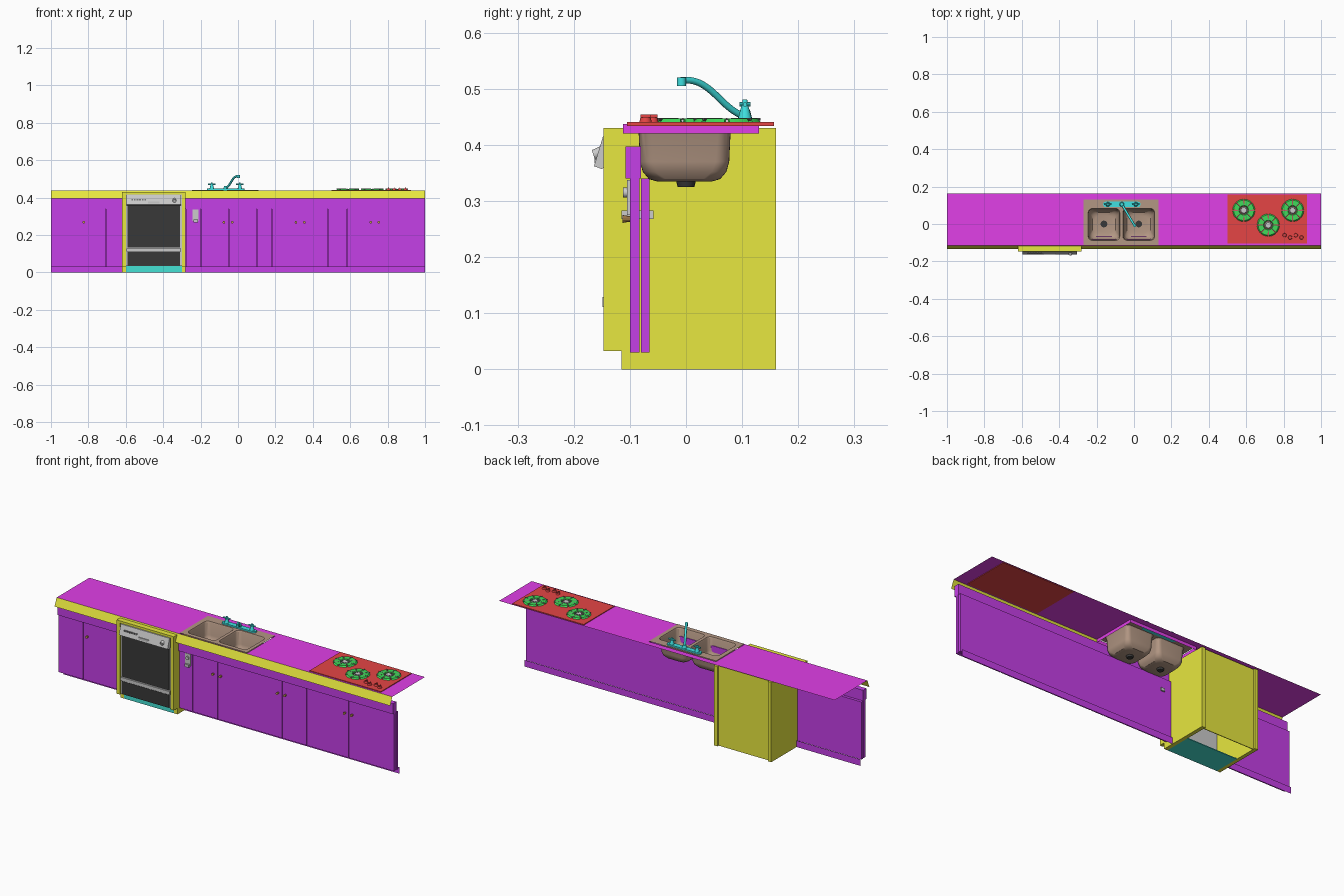
import bpy, bmesh
from math import sin, cos, pi
from mathutils import Vector, Matrix

if "Cube" in bpy.data.objects:
    bpy.data.objects.remove(bpy.data.objects["Cube"])

MATS = {}
COL = dict(purple=(.56, .05, .8), magenta=(.75, .05, .8), yellow=(.8, .8, .05), red=(.78, .06, .06),
           green=(.05, .7, .1), teal=(.05, .75, .75), kick=(.06, .76, .66), brown=(.45, .31, .23),
           black=(.04, .04, .04), knob=(.55, .3, .1), dark=(.2, .2, .2))


def finish(bm, name, col=None, smooth=False):
    me = bpy.data.meshes.new(name)
    bm.to_mesh(me)
    bm.free()
    ob = bpy.data.objects.new(name, me)
    bpy.context.collection.objects.link(ob)
    if col:
        if col not in MATS:
            MATS[col] = bpy.data.materials.new(col)
            MATS[col].diffuse_color = (*COL[col], 1)
        me.materials.append(MATS[col])
    if smooth:
        bpy.ops.object.select_all(action='DESELECT')
        ob.select_set(True)
        bpy.context.view_layer.objects.active = ob
        bpy.ops.object.shade_smooth_by_angle()
    return ob


def box(name, x0, x1, y0, y1, z0, z1, col=None):
    bm = bmesh.new()
    m = Matrix.Translation(((x0+x1)/2, (y0+y1)/2, (z0+z1)/2)) @ Matrix.Diagonal((x1-x0, y1-y0, z1-z0, 1))
    bmesh.ops.create_cube(bm, size=1, matrix=m)
    return finish(bm, name, col)


def rod(name, a, b, r1, r2=None, col=None, seg=16):
    a, b = Vector(a), Vector(b)
    bm = bmesh.new()
    m = Matrix.Translation((a+b)/2) @ (b-a).to_track_quat('Z', 'Y').to_matrix().to_4x4()
    bmesh.ops.create_cone(bm, cap_ends=True, segments=seg, radius1=r1, radius2=r1 if r2 is None else r2,
                          depth=(b-a).length, matrix=m)
    return finish(bm, name, col, True)


def prism(name, yz, x0, x1, col=None):
    bm = bmesh.new()
    f = bm.faces.new([bm.verts.new((x0, y, z)) for y, z in yz])
    g = bmesh.ops.extrude_face_region(bm, geom=[f])
    bmesh.ops.translate(bm, vec=(x1-x0, 0, 0), verts=[v for v in g['geom'] if isinstance(v, bmesh.types.BMVert)])
    bmesh.ops.recalc_face_normals(bm, faces=bm.faces)
    return finish(bm, name, col)


def sheet(name, pts, col):
    bm = bmesh.new()
    bm.faces.new([bm.verts.new(p) for p in pts])
    return finish(bm, name, col)


def rounded(x0, x1, y0, y1, r, z, n=6):
    out = []
    for cx, cy, a in ((x1-r, y1-r, 0), (x0+r, y1-r, pi/2), (x0+r, y0+r, pi), (x1-r, y0+r, 1.5*pi)):
        for i in range(n+1):
            t = a + i*pi/2/n
            out.append((cx+r*cos(t), cy+r*sin(t), z))
    return out


# Countertop sheet with a sink cut-out and its short skirt
TOP = .437
bm = bmesh.new()
xs, ys = (-1, -.27, .13, 1), (-.115, -.112, .13, .163)
for i in range(3):
    for j in range(3):
        if (i, j) != (1, 1):
            bm.faces.new([bm.verts.new((xs[a], ys[b], TOP)) for a, b in
                          ((i, j), (i+1, j), (i+1, j+1), (i, j+1))])
corners = [(-.27, -.112), (.13, -.112), (.13, .13), (-.27, .13)]
for k in range(4):
    p, q = corners[k], corners[(k+1) % 4]
    bm.faces.new([bm.verts.new(v) for v in ((*p, TOP), (*q, TOP), (*q, .42), (*p, .42))])
bmesh.ops.remove_doubles(bm, verts=bm.verts, dist=1e-5)
finish(bm, 'countertop', 'magenta')
sheet('counter_front_edge', [(-1, -.133, .395), (1, -.133, .395), (1, -.115, TOP), (-1, -.115, TOP)], 'yellow')

# Cabinet runs: frame, drawer band and toe kick
for side, x0, x1 in (('left', -1, -.62), ('right', -.28, 1)):
    box(side+'_cabinet_frame', x0, x1, -.08, -.065, .03, .34, 'purple')
    box(side+'_drawer_band', x0, x1, -.108, -.08, .34, .397, 'purple')
    sheet(side+'_toe_kick', [(x0, -.055, 0), (x1, -.055, 0), (x1, -.055, .035), (x0, -.055, .035)], 'purple')

# Doors and fillers, with knobs at the meeting edges
cuts = [(-1, -.853), (-.853, -.708), (-.708, -.66), (-.66, -.62), (-.28, -.2), (-.2, -.05), (-.05, .1),
        (.1, .18), (.18, .334), (.334, .48), (.48, .585), (.585, .73), (.73, .874), (.874, 1)]
for i, (a, b) in enumerate(cuts):
    box(f'door_{i}', a+.001, b-.001, -.1, -.083, .03, .34, 'purple')
for i, x in enumerate((-.825, -.075, -.03, .31, .355, .71, .753)):
    rod(f'door_knob_{i}', (x, -.1, .268), (x, -.113, .268), .005, .007, 'knob', 10)

# Latch on the panel beside the oven
box('latch_plate', -.242, -.21, -.105, -.1, .275, .337)
box('latch_bolt', -.238, -.215, -.115, -.058, .268, .283)
rod('latch_dial', (-.226, -.105, .315), (-.226, -.112, .315), .009)

# Built-in oven casing
side = [(-.147, .033), (-.115, .033), (-.115, 0), (.16, 0), (.16, .43), (-.147, .43)]
prism('oven_side_left', side, -.62, -.6, 'yellow')
prism('oven_side_right', side, -.3, -.28, 'yellow')
box('oven_back', -.6, -.3, .146, .15, 0, .43, 'yellow')
box('oven_top', -.6, -.3, -.147, .15, .418, .43, 'yellow')
box('oven_kick_plate', -.6, -.3, -.115, -.11, 0, .035, 'kick')
box('oven_floor', -.6, -.3, -.11, .03, 0, .004, 'kick')

# Oven front: grey backing with black panels, sloped control panel
box('oven_door', -.6, -.3, -.14, -.115, .035, .418)
box('oven_window', -.59, -.31, -.145, -.14, .133, .357, 'black')
box('oven_lower_panel', -.59, -.31, -.145, -.14, .038, .108, 'black')
box('oven_trim', -.595, -.305, -.149, -.14, .111, .129)
prism('control_panel', [(-.14, .415), (-.148, .415), (-.164, .362), (-.15, .357), (-.14, .365)], -.595, -.305)
for i in range(6):
    x = -.57 + i*.014
    box(f'control_button_{i}', x, x+.009, -.16, -.152, .385, .393, 'dark')
box('control_handle', -.48, -.42, -.163, -.15, .368, .38)
rod('control_dial', (-.34, -.15, .387), (-.34, -.165, .382), .011, .009)

# Double sink: each half lofted from rim cell down to the bowl floor
halves = (('left', -.27, -.0675, -.245, -.076), ('right', -.0675, .13, -.059, .11))
for side, c0, c1, x0, x1 in halves:
    bm = bmesh.new()
    loops = [rounded(c0, c1, -.112, .13, 0, TOP+.003)]
    for d, r, z in ((0, .022, .44), (.003, .022, .434), (.006, .024, .37), (.011, .026, .352),
                    (.022, .03, .339), (.036, .03, .335)):
        loops.append(rounded(x0+d, x1-d, -.088+d, .083-d, r, z))
    rings = [[bm.verts.new(p) for p in l] for l in loops]
    n = len(rings[0])
    for a, b in zip(rings, rings[1:]):
        for k in range(n):
            bm.faces.new((a[k], a[(k+1) % n], b[(k+1) % n], b[k]))
    bm.faces.new(rings[-1])
    bmesh.ops.remove_doubles(bm, verts=bm.verts, dist=1e-6)
    bmesh.ops.recalc_face_normals(bm, faces=bm.faces)
    finish(bm, side+'_sink_bowl', 'brown', True)
    cx = (x0+x1)/2
    rod(side+'_sink_drain', (cx, 0, .325), (cx, 0, .337), .015, .018, 'black', 20)

# Faucet: base bar, two cross handles, curved spout
FY, FX = .105, -.065
bm = bmesh.new()
f = bm.faces.new([bm.verts.new(p) for p in rounded(-.165, .035, FY-.014, FY+.014, .013, TOP)])
g = bmesh.ops.extrude_face_region(bm, geom=[f])
bmesh.ops.translate(bm, vec=(0, 0, .011), verts=[v for v in g['geom'] if isinstance(v, bmesh.types.BMVert)])
bmesh.ops.recalc_face_normals(bm, faces=bm.faces)
finish(bm, 'faucet_base', 'teal', True)
for s in (-1, 1):
    x = FX + s*.075
    rod('faucet_post', (x, FY, .448), (x, FY, .47), .012, .006, 'teal')
    rod('faucet_handle_long', (x-.02, FY, .472), (x+.02, FY, .472), .004, col='teal', seg=10)
    rod('faucet_handle_short', (x, FY-.01, .472), (x, FY+.01, .472), .004, col='teal', seg=10)
    rod('faucet_cap', (x, FY, .468), (x, FY, .481), .006, .004, 'teal', 12)
rod('spout_collar', (FX, FY, .447), (FX, FY, .462), .013, .009, 'teal')
cu = bpy.data.curves.new('faucet_spout', 'CURVE')
cu.dimensions = '3D'
cu.bevel_depth, cu.bevel_resolution, cu.resolution_u = .006, 3, 6
sp = cu.splines.new('NURBS')
pts = [(.105, .45), (.085, .458), (.06, .482), (.035, .507), (.01, .517), (-.008, .515)]
sp.points.add(len(pts)-1)
for p, (y, z) in zip(sp.points, pts):
    p.co = (FX + (FY-y)*.6, y, z, 1)
sp.use_endpoint_u, sp.order_u = True, 4
cu.use_fill_caps = True
MATS['teal'].diffuse_color = (*COL['teal'], 1)
cu.materials.append(MATS['teal'])
spout = bpy.data.objects.new('faucet_spout', cu)
bpy.context.collection.objects.link(spout)
bpy.ops.object.select_all(action='DESELECT')
spout.select_set(True)
bpy.context.view_layer.objects.active = spout
bpy.ops.object.convert(target='MESH')
rod('spout_nozzle', (FX+.068, -.008, .505), (FX+.068, -.008, .52), .008, col='teal')

# Cooktop plate with three burners and control knobs
box('cooktop', .5, .925, -.105, .157, .434, .441, 'red')
for n, (cx, cy) in enumerate(((.587, .073), (.848, .073), (.718, -.006))):
    bm = bmesh.new()
    for k in range(8):
        ang = [k*pi/4 + .07 + i*(pi/4-.14)/4 for i in range(5)]
        prof = ((.022, .441), (.026, .447), (.054, .447), (.06, .441))
        grid = [[bm.verts.new((cx+r*cos(t), cy+r*sin(t), z)) for r, z in prof] for t in ang]
        for a, b in zip(grid, grid[1:]):
            for j in range(3):
                bm.faces.new((a[j], a[j+1], b[j+1], b[j]))
        bm.faces.new(grid[0][::-1])
        bm.faces.new(grid[-1])
    bmesh.ops.recalc_face_normals(bm, faces=bm.faces)
    finish(bm, f'burner_ring_{n}', 'green')
    rod(f'burner_core_{n}', (cx, cy, .441), (cx, cy, .446), .02, .015)
    for k in range(8):
        d = Vector((cos(k*pi/4), sin(k*pi/4), 0))
        c = Vector((cx, cy, .446))
        rod(f'burner_grate_{n}_{k}', c+d*.012, c+d*.06, .0022, col='dark', seg=6)
for i, x in enumerate((.805, .835, .865, .895)):
    y = -.06 - .012*(i % 2)
    rod(f'cooktop_knob_{i}', (x, y, .441), (x, y, .449), .011, .009, 'red', 14)
    box(f'cooktop_knob_grip_{i}', x-.002, x+.002, y-.009, y+.009, .448, .454, 'red')

for m in bpy.data.materials:
    if m.users and not m.is_grease_pencil:
        m.use_nodes = True
        m.node_tree.nodes["Principled BSDF"].inputs["Base Color"].default_value = m.diffuse_color
